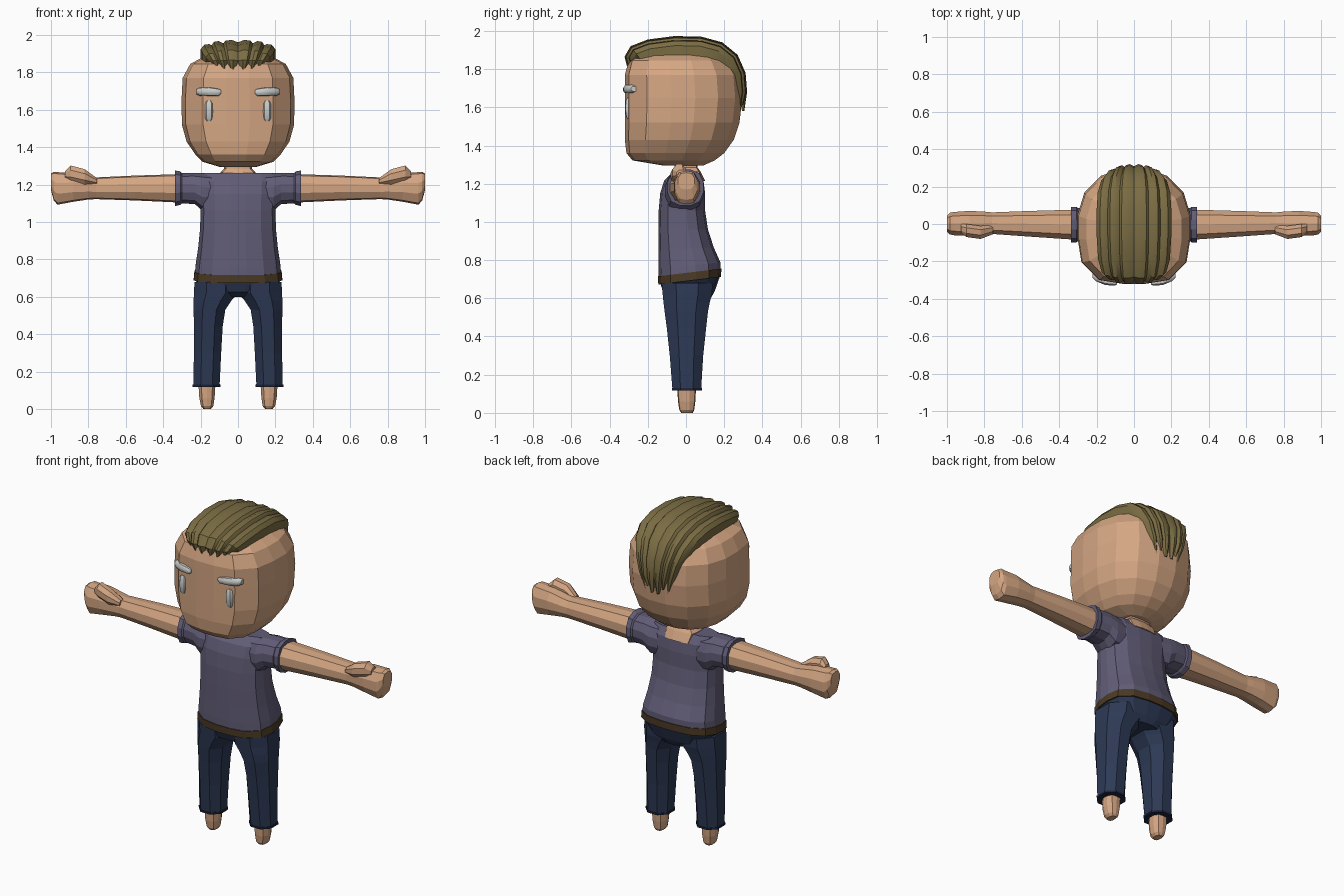
import bpy, bmesh, math
from mathutils import Vector


def material(name, rgb):
    m = bpy.data.materials.new(name)
    m.diffuse_color = (*rgb, 1)
    return m


SKIN = material("skin", (0.66, 0.38, 0.225))
SHIRT = material("shirt_purple", (0.122, 0.109, 0.185))
PANTS = material("navy_cloth", (0.026, 0.041, 0.09))
CUFF = material("dark_navy", (0.012, 0.018, 0.045))
BELT = material("brown_belt", (0.07, 0.042, 0.018))
HAIR = material("hair_olive", (0.195, 0.15, 0.056))
GREY = material("pale_grey", (0.58, 0.6, 0.58))


def finish(name, bm, mats, smooth=None):
    bmesh.ops.recalc_face_normals(bm, faces=bm.faces)
    me = bpy.data.meshes.new(name)
    bm.to_mesh(me)
    bm.free()
    for m in mats:
        me.materials.append(m)
    if smooth:
        me.polygons.foreach_set("use_smooth", [True] * len(me.polygons))
        me.set_sharp_from_angle(angle=math.radians(smooth))
    ob = bpy.data.objects.new(name, me)
    bpy.context.collection.objects.link(ob)
    return ob


def skin_rings(bm, rings):
    """Bridge closed point rings and cap both ends."""
    vs = [[bm.verts.new(p) for p in r] for r in rings]
    n = len(vs[0])
    for k, (a, b) in enumerate(zip(vs, vs[1:])):
        for i in range(n):
            j = (i + 1) % n
            bm.faces.new((a[i], a[j], b[j], b[i]))
    bm.faces.new(vs[0])
    bm.faces.new(vs[-1])


def loft(name, rings, mats, axis="z", n=12, e0=2.5, e1=2.5, side=1,
         smooth=None, tilt=None, cap=None):
    """Rings are (position, a0, a1, b0, b1) bounds of rounded sections."""
    out = []
    for k, (p, a0, a1, b0, b1) in enumerate(rings):
        pts = []
        for i in range(n):
            t = 2 * math.pi * (i + 0.5) / n
            c, s = math.cos(t), math.sin(t)
            e = e0 if s < 0 else e1
            r = (abs(c) ** e + abs(s) ** e) ** (-1 / e)
            # widen so the polygon reaches its bounds
            r /= math.cos(math.pi / n) ** 0.8
            a = (a0 + a1) / 2 + (a1 - a0) / 2 * max(-1, min(1, r * c))
            b = (b0 + b1) / 2 + (b1 - b0) / 2 * max(-1, min(1, r * s))
            h = p + (tilt[k] * b if tilt else 0)
            pts.append((side * a, b, h) if axis == "z" else (side * h, a, b))
        out.append(pts)
    bm = bmesh.new()
    skin_rings(bm, out)
    if cap is not None:
        bm.faces.ensure_lookup_table()
        bm.faces[-2].material_index = cap
    return finish(name, bm, mats, smooth)


# Head: flat face, rounder at the back
loft("head", [
    (1.295, -.10, .10, -.12, .09), (1.322, -.19, .19, -.28, .15),
    (1.36, -.228, .228, -.312, .20), (1.43, -.275, .275, -.32, .25),
    (1.52, -.30, .30, -.32, .28), (1.65, -.302, .302, -.32, .295),
    (1.77, -.296, .296, -.32, .285), (1.845, -.255, .255, -.30, .245),
    (1.89, -.17, .17, -.22, .17), (1.91, -.06, .06, -.08, .06)],
    [SKIN], n=16, e0=3, e1=2.3)

# Neck with a square base that shows above the shirt back
loft("neck", [
    (1.215, -.085, .085, -.07, .10), (1.265, -.095, .095, -.07, .075),
    (1.285, -.075, .075, -.06, .06), (1.33, -.075, .075, -.06, .06)],
    [SKIN], n=12, e0=4, e1=5)

# Shirt body
loft("shirt_body", [
    (.722, -.23, .23, -.143, .18), (.77, -.226, .226, -.145, .18),
    (.86, -.213, .213, -.145, .145), (.96, -.203, .203, -.145, .115),
    (1.06, -.20, .20, -.143, .10), (1.15, -.205, .205, -.135, .10),
    (1.215, -.21, .21, -.115, .092), (1.262, -.20, .20, -.068, .06)],
    [SHIRT], n=16, e0=2.7, e1=2.7,
    tilt=[.12, .10, .05, 0, 0, 0, 0, 0])

# Belt
loft("belt", [
    (.69, -.237, .237, -.145, .184), (.733, -.233, .233, -.147, .185)],
    [BELT], n=16, e0=2.7, e1=2.7, tilt=[.12, .12])

# Seat of the pants
loft("pants_seat", [
    (.60, -.10, .10, -.07, .13), (.63, -.19, .19, -.115, .15),
    (.70, -.235, .235, -.138, .18)],
    [PANTS], n=16, e0=2.7, e1=2.7, tilt=[0, .04, .12])

for side, tag in ((1, "right"), (-1, "left")):
    # Trouser leg, arched towards the crotch
    loft("pants_leg_" + tag, [
        (.12, .095, .24, -.07, .08), (.135, .098, .238, -.072, .08),
        (.30, .09, .236, -.085, .09), (.44, .082, .236, -.10, .105),
        (.53, .068, .237, -.112, .115), (.58, .035, .237, -.118, .125),
        (.62, 0, .236, -.122, .135), (.68, 0, .232, -.128, .14)],
        [PANTS, CUFF], n=8, e0=4, e1=4, side=side, cap=0)
    # Dark trouser cuff
    loft("cuff_" + tag, [
        (.118, .093, .242, -.073, .083), (.13, .093, .242, -.074, .083)],
        [CUFF], n=8, e0=4, e1=4, side=side)
    # Foot stump
    loft("foot_" + tag, [
        (0, .145, .185, -.025, .035), (.015, .132, .198, -.035, .043),
        (.06, .125, .207, -.042, .049), (.14, .12, .212, -.046, .053)],
        [SKIN], n=10, side=side)
    # Sleeve flaring at its hem
    loft("sleeve_" + tag, [
        (.12, -.10, .085, 1.06, 1.255), (.19, -.11, .092, 1.06, 1.262),
        (.23, -.10, .09, 1.095, 1.263), (.30, -.092, .085, 1.10, 1.262),
        (.308, -.098, .092, 1.092, 1.27), (.336, -.098, .092, 1.085, 1.275)],
        [SHIRT], axis="x", n=12, side=side)
    # Arm and closed hand
    loft("arm_" + tag, [
        (.30, -.085, .077, 1.103, 1.256), (.55, -.068, .07, 1.115, 1.248),
        (.76, -.053, .062, 1.122, 1.238), (.80, -.058, .066, 1.12, 1.245),
        (.88, -.064, .07, 1.108, 1.262), (.965, -.06, .064, 1.092, 1.266),
        (.985, -.055, .06, 1.115, 1.268), (1.0, -.042, .045, 1.17, 1.258)],
        [SKIN], axis="x", n=10, side=side)
    # Thumb folded over the fist
    loft("thumb_" + tag, [
        (.755, -.055, -.005, 1.20, 1.235), (.82, -.08, -.01, 1.20, 1.282),
        (.895, -.07, 0, 1.215, 1.302), (.925, -.05, 0, 1.23, 1.272)],
        [SKIN], axis="x", n=8, side=side)
    # Eye: upright capsule
    loft("eye_" + tag, [
        (1.54, .143, .167, -.308, -.29), (1.552, .135, .175, -.314, -.28),
        (1.59, .133, .177, -.319, -.28), (1.635, .135, .175, -.316, -.28),
        (1.648, .143, .167, -.309, -.29)],
        [GREY], n=10, side=side, smooth=40)
    # Eyebrow: bar bent around the face
    loft("eyebrow_" + tag, [
        (.09, -.322, -.30, 1.685, 1.705), (.102, -.33, -.29, 1.674, 1.712),
        (.155, -.326, -.28, 1.674, 1.72), (.205, -.305, -.26, 1.674, 1.718),
        (.222, -.288, -.25, 1.683, 1.71)],
        [GREY], axis="x", n=10, side=side, smooth=40)

# Hair: swept strands running from forehead to nape: (y, z, spread, thickness)
PATH = [(-.305, 1.80, .62, .02), (-.322, 1.865, .74, .05),
        (-.29, 1.92, .86, .06), (-.20, 1.955, .96, .07),
        (-.06, 1.973, 1.0, .08), (.08, 1.97, 1.0, .08),
        (.19, 1.94, .97, .08), (.27, 1.875, .88, .07),
        (.312, 1.78, .74, .06), (.32, 1.68, .60, .045), (.305, 1.58, .46, .012)]


def strand(name, x0, x1, drop, tip, side):
    rings = []
    last = len(PATH) - 1
    for k, (y, z, spread, th) in enumerate(PATH):
        a, b = PATH[max(k - 1, 0)], PATH[min(k + 1, last)]
        tan = Vector((0, b[0] - a[0], b[1] - a[1])).normalized()
        nrm = Vector((0, -tan.z, tan.y))          # away from the skull
        lo, hi = x0 * spread, x1 * spread
        if k in (0, last):                        # pinch the ends
            mid, w = (lo + hi) / 2, (hi - lo) * .2
            lo, hi = mid - w, mid + w
        if k == last:
            z += tip
        base = Vector((0, y, z)) - nrm * drop
        sec = ((lo, -.012), (lo * .6 + hi * .4, 0), (lo * .25 + hi * .75, -.004),
               (hi, -.028), (hi, -th), (lo, -th))
        rings.append([base + nrm * (d if th > .03 else max(d, -th))
                      + Vector((side * x, 0, 0)) for x, d in sec])
    bm = bmesh.new()
    skin_rings(bm, rings)
    finish(name, bm, [HAIR], smooth=35)


for side, tag in ((1, "right"), (-1, "left")):
    strand("hair_inner_" + tag, 0, .088, 0, 0, side)
    strand("hair_middle_" + tag, .078, .145, .006, .03, side)
    strand("hair_outer_" + tag, .125, .20, .022, .0, side)
